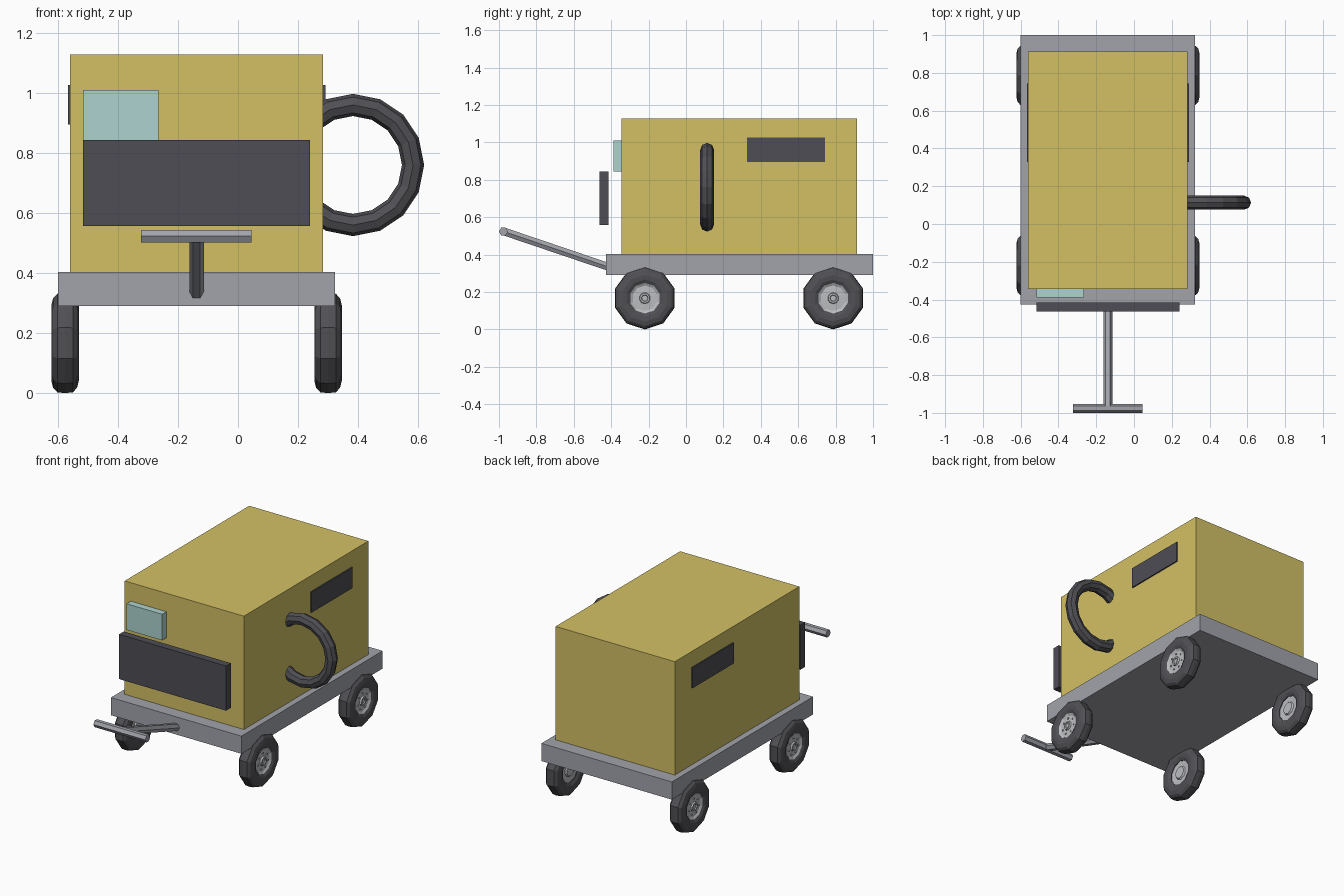
import bpy, bmesh
from math import cos, sin, pi
from mathutils import Vector

if "Cube" in bpy.data.objects:
    bpy.data.objects.remove(bpy.data.objects["Cube"])


def material(name, rgb):
    m = bpy.data.materials.new(name)
    m.diffuse_color = (*rgb, 1)
    m.use_nodes = True
    m.node_tree.nodes["Principled BSDF"].inputs["Base Color"].default_value = m.diffuse_color
    return m


YELLOW = material("yellow_paint", (0.65, 0.53, 0.13))
STEEL = material("steel", (0.36, 0.37, 0.41))
DARK = material("dark_panel", (0.075, 0.075, 0.09))
RUBBER = material("rubber", (0.08, 0.08, 0.09))
GLASS = material("pale_blue", (0.42, 0.65, 0.62))
RIM = material("rim_metal", (0.5, 0.51, 0.53))

MID = -0.138  # x of the cart's own symmetry plane


def finish(name, bm, mats):
    bmesh.ops.recalc_face_normals(bm, faces=bm.faces)
    me = bpy.data.meshes.new(name)
    bm.to_mesh(me)
    bm.free()
    for m in mats:
        me.materials.append(m)
    ob = bpy.data.objects.new(name, me)
    bpy.context.collection.objects.link(ob)
    return ob


def box(name, x, y, z, mat):
    bm = bmesh.new()
    bmesh.ops.create_cube(bm, size=1)
    for v in bm.verts:
        for i, (lo, hi) in enumerate((x, y, z)):
            v.co[i] = lo if v.co[i] < 0 else hi
    return finish(name, bm, [mat])


def rod(name, a, b, r, mat, start):
    # six-sided bar from a to b, first corner towards 'start'
    a, b = Vector(a), Vector(b)
    d = (b - a).normalized()
    u = Vector(start)
    u = (u - d * u.dot(d)).normalized()
    w = d.cross(u)
    bm = bmesh.new()
    rings = [[bm.verts.new(p + r * (u * cos(i * pi / 3) + w * sin(i * pi / 3)))
              for i in range(6)] for p in (a, b)]
    for i in range(6):
        j = (i + 1) % 6
        bm.faces.new((rings[0][i], rings[0][j], rings[1][j], rings[1][i]))
    for ring in rings:
        bm.faces.new(ring)
    return finish(name, bm, [mat])


def lathe(bm, profile, sides, cy=0, cz=0, mat=0, closed=False):
    # revolve (x, radius) points about an x-directed axis
    rings = [[bm.verts.new((x, cy + r * sin(2 * pi * i / sides),
                            cz + r * cos(2 * pi * i / sides)))
              for i in range(sides)] for x, r in profile]
    pairs = list(zip(rings, rings[1:]))
    if closed:
        pairs.append((rings[-1], rings[0]))
    faces = [bm.faces.new((p[i], p[(i + 1) % sides], q[(i + 1) % sides], q[i]))
             for p, q in pairs for i in range(sides)]
    if not closed:
        faces += [bm.faces.new(rings[0]), bm.faces.new(rings[-1])]
    for f in faces:
        f.material_index = mat


def wheel(name, x, y, side):
    bm = bmesh.new()
    # tyre
    tyre = [(-0.034, 0.080), (-0.044, 0.100), (-0.046, 0.125), (-0.040, 0.149),
            (-0.026, 0.164), (0, 0.167), (0.026, 0.164), (0.040, 0.149),
            (0.046, 0.125), (0.044, 0.100), (0.034, 0.080)]
    lathe(bm, tyre, 10, closed=True)
    # dished rim with hub
    rim = [(-0.036, 0.030), (-0.036, 0.038), (-0.026, 0.044), (-0.030, 0.082),
           (0.036, 0.082), (0.028, 0.068), (0.030, 0.030), (0.040, 0.027),
           (0.040, 0.018), (0.034, 0.015)]
    lathe(bm, rim, 10, mat=1)
    # wheel nuts
    for i in range(7):
        a = 2 * pi * i / 7
        lathe(bm, [(0.025, 0.006), (0.034, 0.006)], 6,
              0.05 * sin(a), 0.05 * cos(a), mat=1)
    for v in bm.verts:
        v.co = (x + side * v.co.x, y + v.co.y, 0.167 + v.co.z)
    return finish(name, bm, [RUBBER, RIM])


# chassis and housing
box("chassis", (-0.60, 0.323), (-0.427, 1.0), (0.29, 0.403), STEEL)
box("housing", (-0.56, 0.283), (-0.345, 0.913), (0.403, 1.128), YELLOW)

# front fittings
box("front_panel", (-0.517, 0.24), (-0.463, -0.415), (0.557, 0.843), DARK)
box("gauge_box", (-0.517, -0.265), (-0.388, -0.345), (0.843, 1.01), GLASS)

# side vents
for label, side in (("right", 1), ("left", -1)):
    xs = sorted((MID + side * 0.41, MID + side * 0.429))
    box(label + "_vent", xs, (0.327, 0.743), (0.895, 1.027), DARK)

# wheels
for label, side in (("right", 1), ("left", -1)):
    for end, y in (("front", -0.22), ("rear", 0.787)):
        wheel(f"{end}_{label}_wheel", MID + side * 0.438, y, side)

# tow bar and its handle
rod("tow_bar", (MID, -0.42, 0.336), (MID, -0.972, 0.523), 0.024, STEEL, (1, 0, 0))
rod("tow_handle", (-0.323, -0.976, 0.523), (0.045, -0.976, 0.523), 0.024, STEEL, (0, 1, 0))

# hose loop sunk into the right side
bpy.ops.mesh.primitive_torus_add(
    location=(0.383, 0.113, 0.76), rotation=(pi / 2, 0, 0),
    major_segments=16, minor_segments=8, major_radius=0.2, minor_radius=0.037)
hose = bpy.context.object
hose.name = "hose"
hose.data.materials.append(RUBBER)
